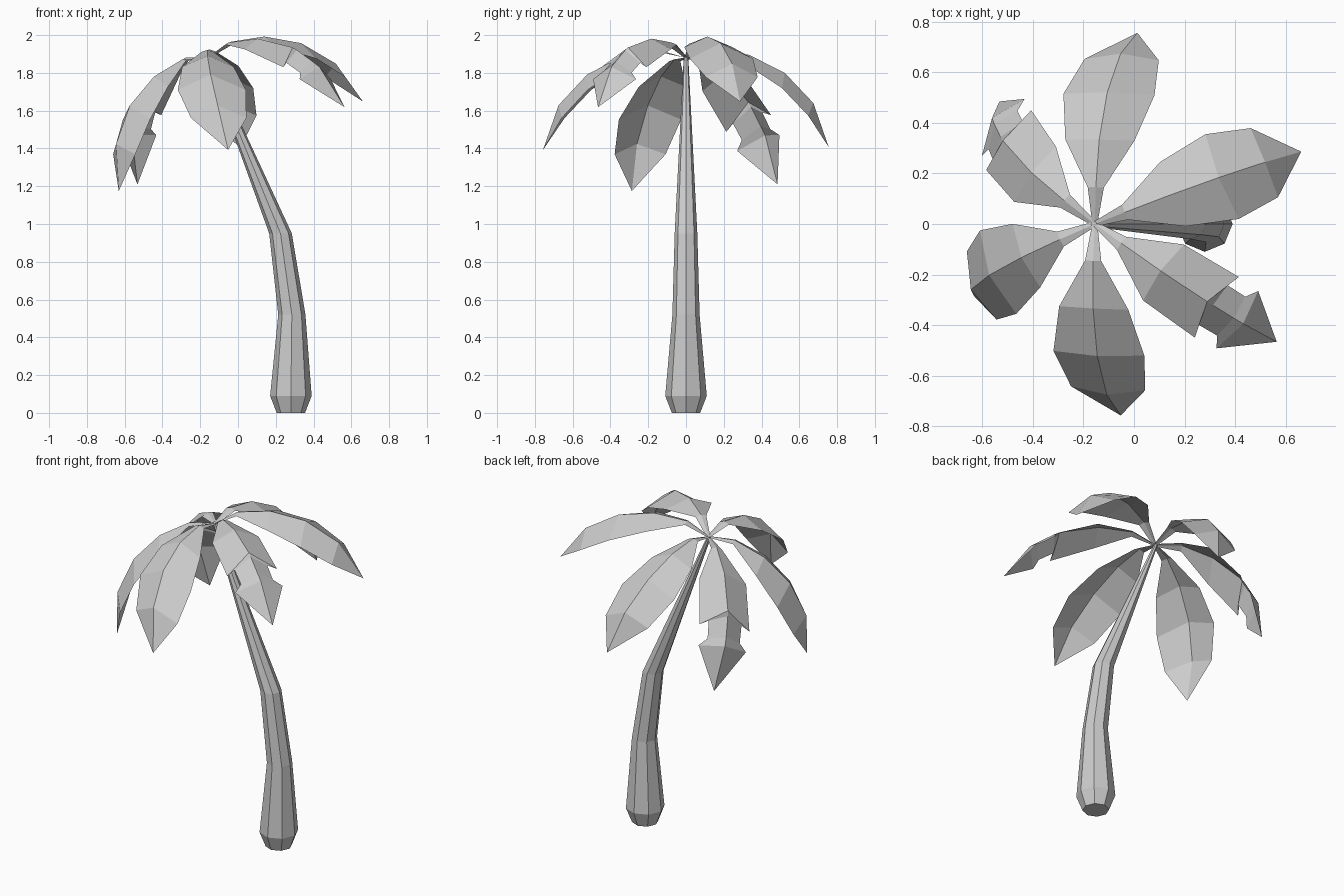
import bpy
import bmesh
from math import cos, sin, pi, radians
from mathutils import Vector

cube = bpy.data.objects.get("Cube")
if cube:
    bpy.data.objects.remove(cube, do_unlink=True)


def make_material(name, colour):
    material = bpy.data.materials.new(name)
    material.use_nodes = True
    material.diffuse_color = colour
    material.node_tree.nodes["Principled BSDF"].inputs["Base Color"].default_value = colour
    return material


GREY = make_material("plain_grey", (0.6, 0.6, 0.6, 1))
CROWN = Vector((-0.155, 0, 1.88))
LEAF_LENGTH = 0.895


def finish(bm, name):
    """Turn a bmesh into a flat shaded object."""
    mesh = bpy.data.meshes.new(name)
    bm.to_mesh(mesh)
    bm.free()
    mesh.materials.append(GREY)
    obj = bpy.data.objects.new(name, mesh)
    bpy.context.collection.objects.link(obj)
    return obj


def build_trunk(rings, sides=8):
    """Loft eight-sided rings given as (centre x, height, radius)."""
    bm = bmesh.new()
    loops = []
    for x, z, radius in rings:
        angles = [2 * pi * i / sides for i in range(sides)]
        loops.append([bm.verts.new((x + radius * cos(a), radius * sin(a), z)) for a in angles])
    for low, high in zip(loops, loops[1:]):
        for i in range(sides):
            j = (i + 1) % sides
            bm.faces.new((low[i], low[j], high[j], high[i]))
    bm.faces.new(reversed(loops[0]))
    bm.faces.new(loops[-1])
    return finish(bm, "trunk")


def build_leaf(name, rows, heading, pitch, sway, tilt):
    """Folded blade: each row has a rib point and two lower edge points."""
    heading, pitch = radians(heading), radians(pitch)
    forward = Vector((cos(heading), sin(heading), 0))
    left = Vector((-sin(heading), cos(heading), 0))
    up = Vector((0, 0, 1))
    chord = forward * cos(pitch) - up * sin(pitch)
    normal = forward * sin(pitch) + up * cos(pitch)
    cross = left + up * tilt
    bm = bmesh.new()

    def place(along, height, side):
        bend = sway * (along / LEAF_LENGTH) ** 2.2
        return bm.verts.new(CROWN + chord * along + normal * height + left * bend + cross * side)

    strips = []
    for rib_along, rib_height, edge_along, edge_height, half in rows:
        strips.append((place(edge_along, edge_height, half),
                       place(rib_along, rib_height, 0),
                       place(edge_along, edge_height, -half)))
    tip = place(LEAF_LENGTH, 0, 0)
    for near, far in zip(strips, strips[1:]):
        for k in range(2):
            bm.faces.new((near[k], near[k + 1], far[k + 1], far[k]))
    for k in range(2):
        bm.faces.new((strips[-1][k], strips[-1][k + 1], tip))
    return finish(bm, name)


# Leaning trunk with a flared foot
build_trunk([(0.28, 0, 0.075), (0.28, 0.09, 0.11), (0.285, 0.52, 0.072),
             (0.225, 0.95, 0.06), (-0.16, 1.885, 0.012)])

# Blade rows: rib along, rib height, edge along, edge height, half width
stalk = [(0, 0, 0, 0, 0.01),
         (0.1, 0.115, 0.105, 0.105, 0.032),
         (0.275, 0.19, 0.305, 0.14, 0.137)]
whole_blade = stalk + [(0.485, 0.21, 0.52, 0.135, 0.18),
                       (0.7, 0.155, 0.715, 0.085, 0.147)]
torn_blade = stalk + [(0.5, 0.21, 0.573, 0.123, 0.148),
                      (0.53, 0.205, 0.55, 0.14, 0.097),
                      (0.64, 0.175, 0.645, 0.115, 0.095),
                      (0.69, 0.16, 0.682, 0.09, 0.14)]

# Leaves around the crown: heading, downward pitch, sideways sway, tilt
build_leaf("back_leaf", whole_blade, 89, 32, -0.155, 0)
build_leaf("front_leaf", whole_blade, -93, 33, 0.142, 0)
build_leaf("left_back_leaf", whole_blade, 21.5, 15, -0.033, 0)
build_leaf("right_front_leaf", whole_blade, 203.5, 52, 0.073, 0)
build_leaf("right_back_torn_leaf", torn_blade, 143, 48.5, -0.16, -0.3)
build_leaf("left_front_torn_leaf", torn_blade, -36, 17, 0.046, 0)
